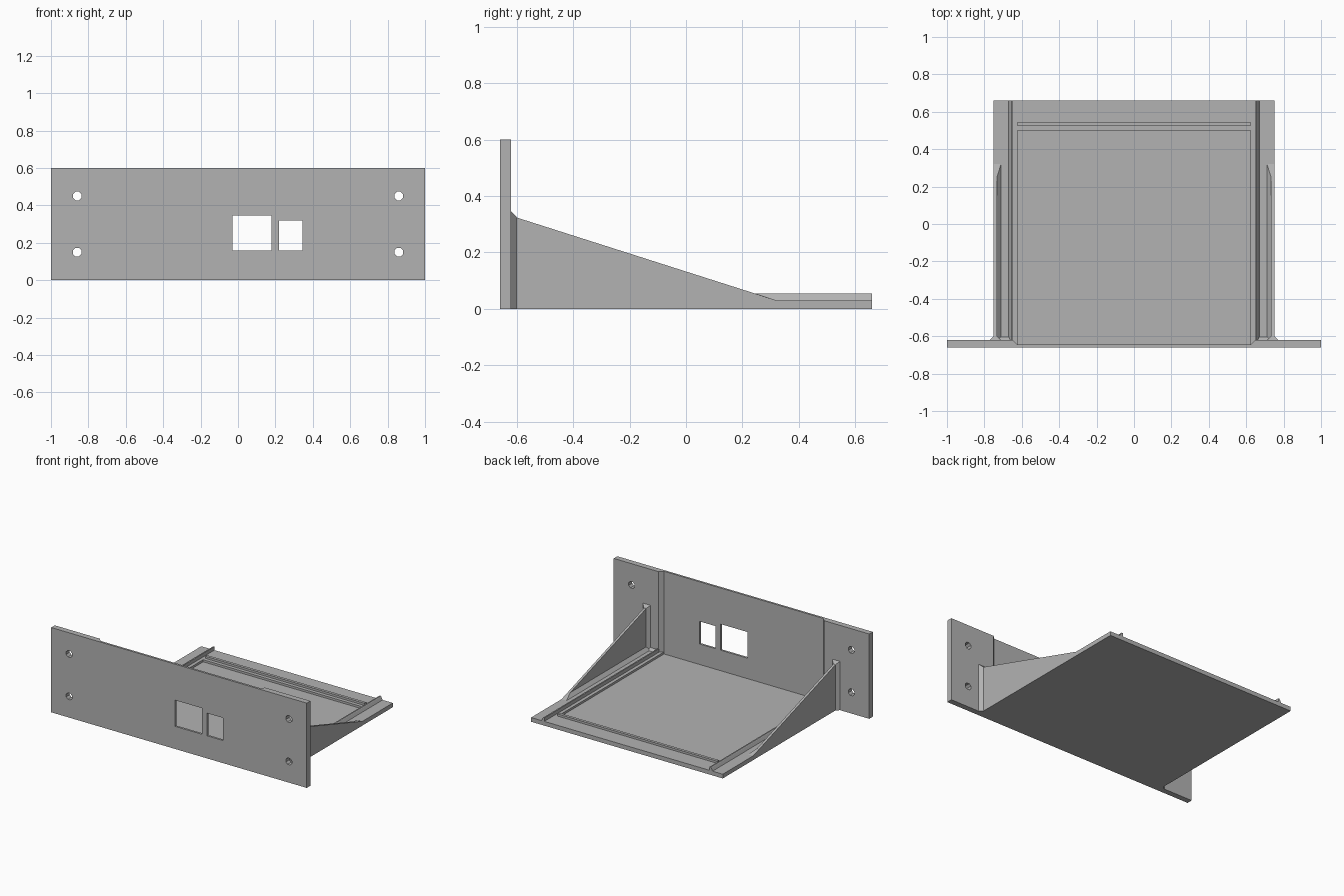
import bpy
import bmesh
import math
from mathutils import Matrix

if "Cube" in bpy.data.objects:
    bpy.data.objects.remove(bpy.data.objects["Cube"], do_unlink=True)

gray = bpy.data.materials.new("plain gray")
gray.use_nodes = True
gray.diffuse_color = (0.45, 0.45, 0.45, 1)
gray.node_tree.nodes["Principled BSDF"].inputs["Base Color"].default_value = gray.diffuse_color


def finish(name, bm):
    bmesh.ops.recalc_face_normals(bm, faces=bm.faces)
    mesh = bpy.data.meshes.new(name)
    bm.to_mesh(mesh)
    bm.free()
    mesh.materials.append(gray)
    obj = bpy.data.objects.new(name, mesh)
    bpy.context.collection.objects.link(obj)
    return obj


def prism(name, outline, axis, low, high, side=1):
    """Extrude a 2D outline along an axis; side -1 mirrors it in x."""
    def place(p, t):
        co = {"x": (t, *p), "y": (p[0], t, p[1]), "z": (*p, t)}[axis]
        return (co[0] * side, co[1], co[2])
    bm = bmesh.new()
    a = [bm.verts.new(place(p, low)) for p in outline]
    b = [bm.verts.new(place(p, high)) for p in outline]
    bm.faces.new(a)
    bm.faces.new(b)
    for i in range(len(a)):
        j = (i + 1) % len(a)
        bm.faces.new((a[i], a[j], b[j], b[i]))
    return finish(name, bm)


def box(name, x, y, z):
    return prism(name, [(x[0], y[0]), (x[1], y[0]), (x[1], y[1]), (x[0], y[1])], "z", *z)


def hull(name, points, side):
    bm = bmesh.new()
    for x, y, z in points:
        bm.verts.new((x * side, y, z))
    bmesh.ops.convex_hull(bm, input=bm.verts)
    bmesh.ops.dissolve_limit(bm, angle_limit=0.01, verts=bm.verts, edges=bm.edges)
    return finish(name, bm)


def cut(target, cutters):
    bpy.context.view_layer.objects.active = target
    for cutter in cutters:
        mod = target.modifiers.new("cut", "BOOLEAN")
        mod.operation = "DIFFERENCE"
        mod.solver = "EXACT"
        mod.object = cutter
        bpy.ops.object.modifier_apply(modifier=mod.name)


FRONT, BACK, PANEL_BACK, RECESS = -0.66, 0.66, -0.62, -0.645
FLOOR, TRAY = 0.03, 0.015

# Front panel and base plate
panel = box("front_panel", (-1, 1), (FRONT, PANEL_BACK), (0, 0.6))
base = box("base_plate", (-0.75, 0.75), (PANEL_BACK, BACK), (0, FLOOR))

# Cutters: sunken tray, thinned panel middle, two windows, four screw holes
tray = box("tray_cutter", (-0.623, 0.623), (RECESS, 0.5), (TRAY, 0.2))
thin = prism("panel_recess_cutter", [(-0.623, RECESS), (0.623, RECESS), (0.658, -0.61),
                                     (-0.658, -0.61)], "z", FLOOR, 0.7)
windows = [box("window_cutter", x, (-0.8, -0.5), z)
           for x, z in (((-0.03, 0.18), (0.16, 0.345)), ((0.22, 0.345), (0.16, 0.32)))]
holes = []
for x in (-0.86, 0.86):
    for z in (0.15, 0.45):
        ring = [(x + 0.025 * math.cos(math.tau * (i + 0.5) / 8),
                 z + 0.025 * math.sin(math.tau * (i + 0.5) / 8)) for i in range(8)]
        holes.append(prism("screw_hole_cutter", ring, "y", -0.8, -0.5))
cut(panel, [thin, tray] + windows + holes)
cut(base, [tray])
for cutter in [tray, thin] + windows + holes:
    bpy.data.objects.remove(cutter, do_unlink=True)

# Stop ridge across the back of the tray
box("stop_ridge", (-0.623, 0.623), (0.525, 0.545), (FLOOR, 0.045))

for side, word in ((1, "left"), (-1, "right")):
    # Guide rail along the tray edge
    prism(word + "_guide_rail", [(0.647, FLOOR), (0.647, 0.055), (0.656, 0.055), (0.66, 0.05),
                                 (0.67, FLOOR)], "y", PANEL_BACK, BACK, side)
    # Sloping side brace
    prism(word + "_brace", [(PANEL_BACK, FLOOR), (0.32, FLOOR), (-0.605, 0.325),
                            (PANEL_BACK, 0.33)], "x", 0.733, 0.75, side)
    # Chamfer where the brace meets the base
    hull(word + "_brace_foot", [(0.711, PANEL_BACK, FLOOR), (0.711, 0.32, FLOOR),
                                (0.733, PANEL_BACK, 0.053), (0.733, 0.25, 0.053),
                                (0.733, PANEL_BACK, FLOOR), (0.733, 0.32, FLOOR)], side)
    # Chamfered corner where the brace meets the panel
    for part, wide, near, low in (("inner", 0.711, 0.733, FLOOR), ("outer", 0.772, 0.75, 0)):
        hull(word + "_" + part + "_corner",
             [(wide, PANEL_BACK, low), (near, PANEL_BACK, low), (near, -0.6, low),
              (wide, PANEL_BACK, 0.345), (near, PANEL_BACK, 0.345), (near, -0.6, 0.325)], side)
    hull(word + "_brace_top", [(x, y, z) for x in (0.733, 0.75) for y, z in
                               ((PANEL_BACK, 0.32), (PANEL_BACK, 0.345), (-0.6, 0.32), (-0.6, 0.325))], side)
    # Chamfer between the base and the panel
    prism(word + "_panel_foot", [(PANEL_BACK, FLOOR), (-0.603, FLOOR), (PANEL_BACK, 0.047)],
          "x", 0.66, 0.72, side)
